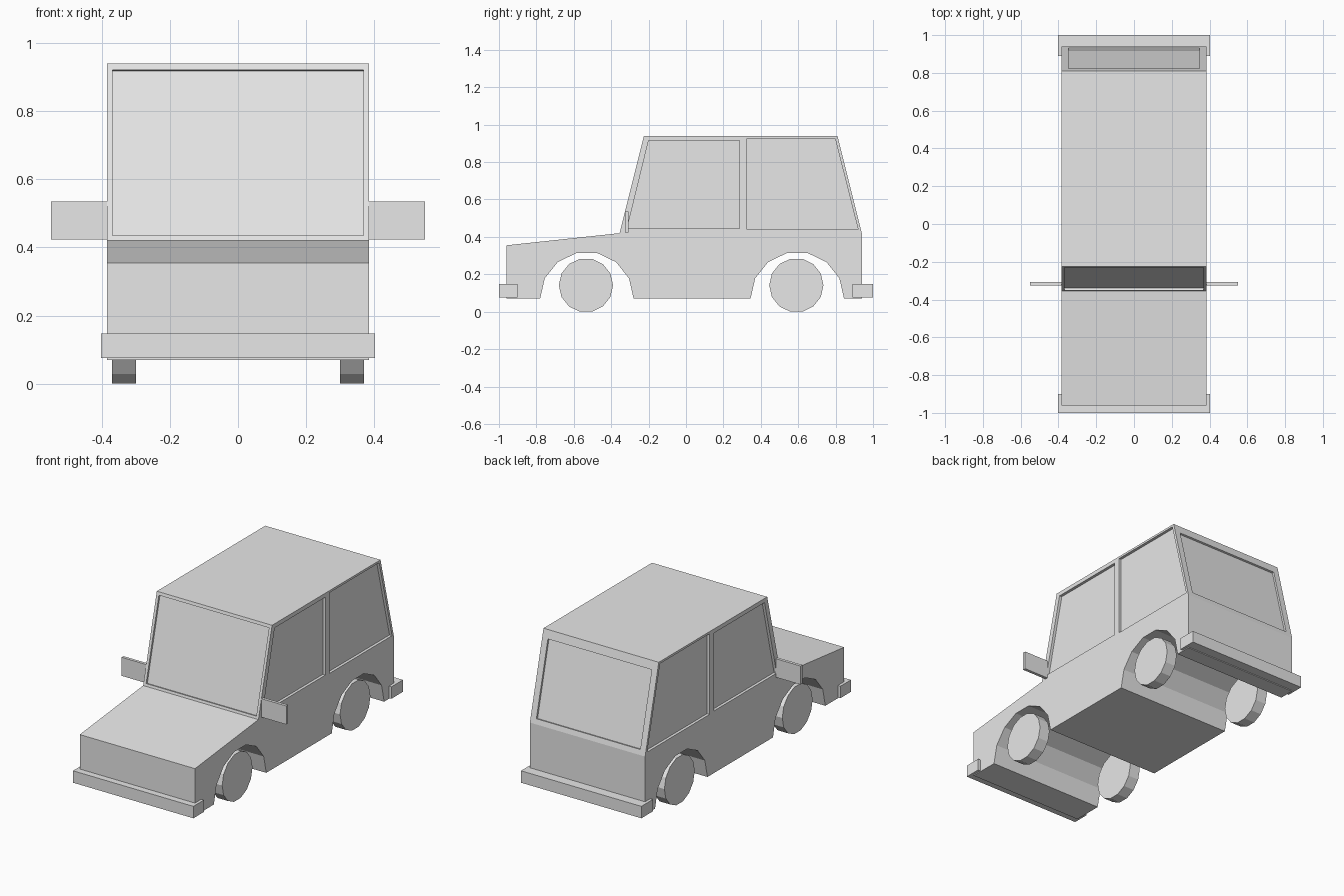
import bpy, bmesh
from math import sin, cos, pi
from mathutils import Vector

cube = bpy.data.objects.get("Cube")
if cube:
    bpy.data.objects.remove(cube, do_unlink=True)

GREY = (0.8, 0.8, 0.8, 1.0)
grey = bpy.data.materials.new("plain_grey")
grey.use_nodes = True
grey.diffuse_color = GREY
grey.node_tree.nodes["Principled BSDF"].inputs["Base Color"].default_value = GREY


def prism(name, profile, x0, x1):
    """Extrude a side profile of (y, z) points from x0 to x1."""
    bm = bmesh.new()
    face = bm.faces.new([bm.verts.new((x0, y, z)) for y, z in profile])
    new = bmesh.ops.extrude_face_region(bm, geom=[face])["geom"]
    moved = [v for v in new if isinstance(v, bmesh.types.BMVert)]
    bmesh.ops.translate(bm, verts=moved, vec=(x1 - x0, 0, 0))
    bmesh.ops.recalc_face_normals(bm, faces=bm.faces)
    mesh = bpy.data.meshes.new(name)
    bm.to_mesh(mesh)
    bm.free()
    mesh.materials.append(grey)
    obj = bpy.data.objects.new(name, mesh)
    bpy.context.collection.objects.link(obj)
    return obj


def rect(y0, y1, z0, z1):
    return [(y0, z0), (y1, z0), (y1, z1), (y0, z1)]


def arc(y, z, r, count):
    """Points at equal steps of a 14-sided circle, running from +y over the top."""
    return [(y + r * cos(pi * i / 7), z + r * sin(pi * i / 7)) for i in range(count)]


def recess(body, profile, x0, x1):
    """Cut a window recess into the body, then discard the cutter."""
    cutter = prism("window_cutter", profile, x0, x1)
    cutter.hide_render = True
    mod = body.modifiers.new("window_recess", 'BOOLEAN')
    mod.operation = 'DIFFERENCE'
    mod.solver = 'EXACT'
    mod.object = cutter
    bpy.context.view_layer.objects.active = body
    bpy.ops.object.modifier_apply(modifier=mod.name)
    bpy.data.objects.remove(cutter, do_unlink=True)


def slanted(low, high, outward, depth):
    """Profile of a thin slab lying along a slanted pane."""
    a, b = Vector(low), Vector(high)
    d = (b - a).normalized()
    n = Vector((d.y, -d.x)) * outward
    return [a - n * depth, b - n * depth, b + n * 0.05, a + n * 0.05]


# Body shell with both wheel arches
FRONT_AXLE, REAR_AXLE, FLOOR, HALF = -0.53, 0.595, 0.07, 0.385
outline = [(-0.96, FLOOR), (-0.96, 0.355), (-0.355, 0.42), (-0.225, 0.94),
           (0.81, 0.94), (0.94, 0.42), (0.94, FLOOR)]
outline += arc(REAR_AXLE, FLOOR, 0.25, 8) + arc(FRONT_AXLE, FLOOR, 0.25, 8)
body = prism("body", outline, -HALF, HALF)

# Windscreen and rear window
recess(body, slanted((-0.351, 0.435), (-0.23, 0.922), -1, 0.012), -0.368, 0.368)
recess(body, slanted((0.932, 0.45), (0.823, 0.89), 1, 0.012), -0.347, 0.347)

# Side windows
front_pane = [(-0.315, 0.445), (0.285, 0.445), (0.285, 0.915), (-0.2, 0.915)]
rear_pane = [(0.325, 0.44), (0.92, 0.44), (0.797, 0.927), (0.325, 0.927)]
for side in (-1, 1):
    for pane in (front_pane, rear_pane):
        recess(body, pane, side * 0.368, side * 0.5)

# Bumpers wrapping the body ends
prism("front_bumper", rect(-1.0, -0.9, 0.075, 0.147), -0.402, 0.402)
prism("rear_bumper", rect(0.89, 1.0, 0.075, 0.147), -0.402, 0.402)

# Wheels and door mirrors
for label, side in (("right", -1), ("left", 1)):
    for end, y in (("front", FRONT_AXLE - 0.005), ("rear", REAR_AXLE - 0.005)):
        prism(f"{end}_{label}_wheel", arc(y, 0.1415, 0.145, 14), side * 0.3, side * 0.37)
    prism(f"{label}_mirror", rect(-0.325, -0.307, 0.423, 0.535), side * 0.38, side * 0.55)
